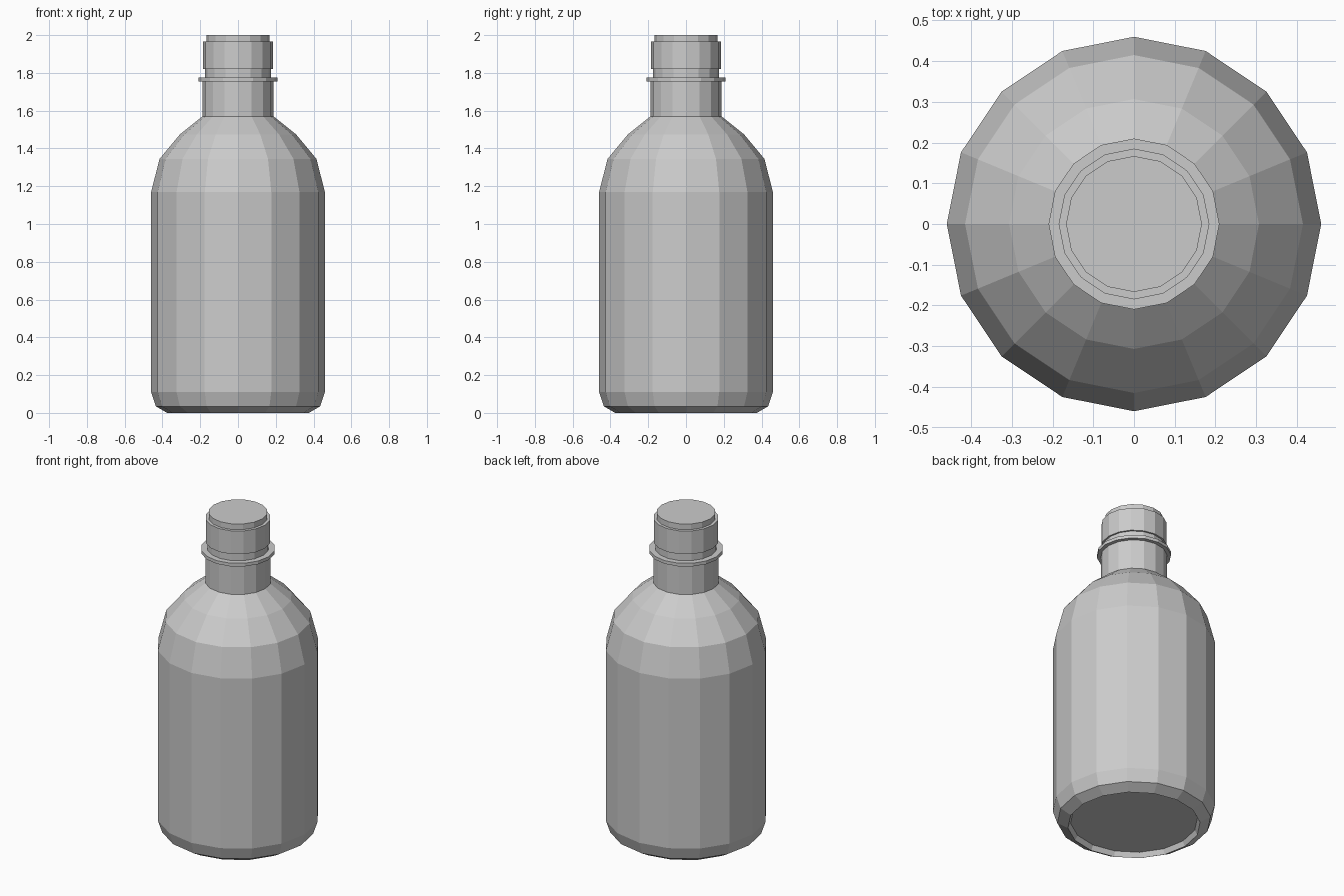
import bpy, bmesh
from math import cos, sin, pi

SIDES = 16

cube = bpy.data.objects.get("Cube")
if cube:
    bpy.data.objects.remove(cube, do_unlink=True)

# Single plain grey material
grey = bpy.data.materials.new("plain_grey")
grey.use_nodes = True
colour = (0.6, 0.6, 0.6, 1)
grey.diffuse_color = colour
grey.node_tree.nodes["Principled BSDF"].inputs["Base Color"].default_value = colour


def lathe(name, profile, cap_start=False, cap_end=False):
    """Turn a (radius, height) profile, running upwards, into a faceted solid."""
    bm = bmesh.new()
    angles = [2 * pi * i / SIDES for i in range(SIDES)]
    rings = [[bm.verts.new((r * cos(a), r * sin(a), z)) for a in angles]
             for r, z in profile]
    for low, high in zip(rings, rings[1:]):
        for i in range(SIDES):
            j = (i + 1) % SIDES
            bm.faces.new((low[i], low[j], high[j], high[i]))
    if cap_start:
        bm.faces.new(rings[0][::-1])
    if cap_end:
        bm.faces.new(rings[-1])
    mesh = bpy.data.meshes.new(name)
    bm.to_mesh(mesh)
    bm.free()
    mesh.materials.append(grey)
    obj = bpy.data.objects.new(name, mesh)
    bpy.context.collection.objects.link(obj)
    return obj


# Body: recessed base, chamfered foot, straight wall and rounded shoulder
lathe("bottle_body", [
    (0.36, 0.03), (0.375, 0), (0.435, 0.035), (0.46, 0.11),
    (0.46, 1.17), (0.415, 1.345), (0.307, 1.475), (0.188, 1.57),
], cap_start=True)

# Neck with its support flange
lathe("bottle_neck", [
    (0.188, 1.57), (0.188, 1.755), (0.21, 1.755),
    (0.21, 1.775), (0.175, 1.775), (0.175, 1.82),
])

# Closure with a stepped top
lathe("bottle_cap", [
    (0.175, 1.82), (0.185, 1.82), (0.185, 1.965),
    (0.167, 1.965), (0.167, 2),
], cap_end=True)
